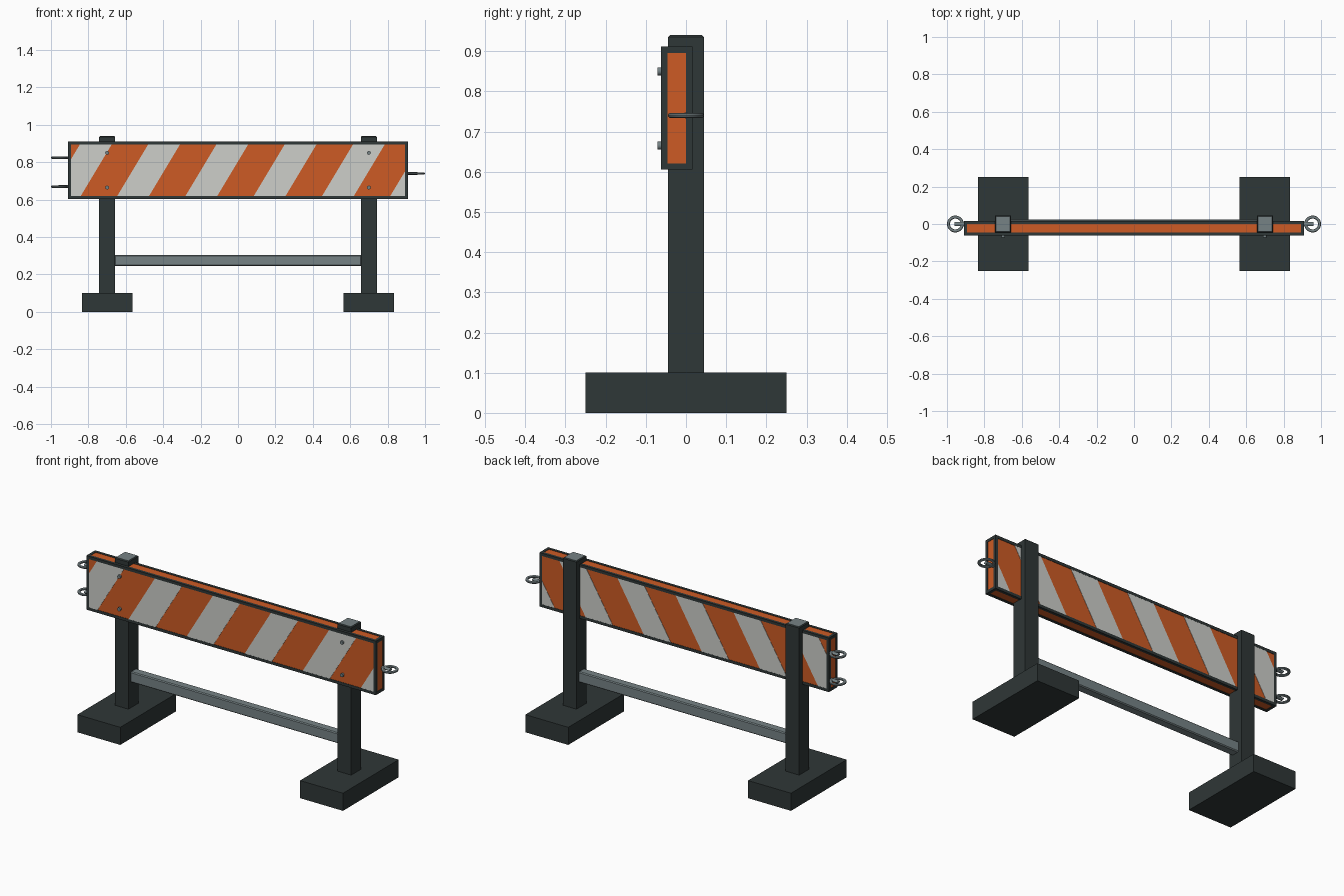
import bpy, bmesh
from mathutils import Vector

cube = bpy.data.objects.get("Cube")
if cube:
    bpy.data.objects.remove(cube, do_unlink=True)


def material(name, rgb):
    m = bpy.data.materials.new(name)
    m.use_nodes = True
    m.diffuse_color = (*rgb, 1)
    bsdf = next(n for n in m.node_tree.nodes if n.type == 'BSDF_PRINCIPLED')
    bsdf.inputs["Base Color"].default_value = (*rgb, 1)
    return m


DARK = material("dark grey", (0.028, 0.038, 0.038))
ORANGE = material("orange", (0.61, 0.105, 0.018))
WHITE = material("white", (0.61, 0.62, 0.59))
STEEL = material("steel grey", (0.18, 0.225, 0.235))


def finish(name, bm, *mats):
    bmesh.ops.recalc_face_normals(bm, faces=bm.faces)
    mesh = bpy.data.meshes.new(name)
    bm.to_mesh(mesh)
    bm.free()
    for m in mats:
        mesh.materials.append(m)
    ob = bpy.data.objects.new(name, mesh)
    bpy.context.scene.collection.objects.link(ob)
    return ob


def add_box(bm, lo, hi):
    """Adds an axis-aligned box between two corners."""
    lo, hi = Vector(lo), Vector(hi)
    verts = bmesh.ops.create_cube(bm, size=1)["verts"]
    for v in verts:
        v.co = (lo + hi) / 2 + v.co * (hi - lo)


def box(name, lo, hi, mat):
    bm = bmesh.new()
    add_box(bm, lo, hi)
    return finish(name, bm, mat)


def smooth(ob):
    bpy.ops.object.select_all(action='DESELECT')
    ob.select_set(True)
    bpy.context.view_layer.objects.active = ob
    bpy.ops.object.shade_smooth_by_angle()


# Feet, posts with steel tops, and bolts
for side, x in (("left", 0.70), ("right", -0.70)):
    box(side + "_foot", (x - 0.135, -0.25, 0), (x + 0.135, 0.25, 0.10), DARK)

    bm = bmesh.new()
    add_box(bm, (x - 0.043, -0.045, 0.10), (x + 0.043, 0.045, 0.94))
    rim = [e for e in bm.edges if all(v.co.z > 0.9 for v in e.verts)]
    bmesh.ops.bevel(bm, geom=rim, offset=0.005, segments=1, affect='EDGES')
    bm.normal_update()
    for f in bm.faces:
        f.material_index = int(f.normal.z > 0.9)
    finish(side + "_post", bm, DARK, STEEL)

    for level, z in (("upper", 0.85), ("lower", 0.665)):
        bpy.ops.mesh.primitive_cylinder_add(
            vertices=16, radius=0.01, depth=0.012,
            location=(x, -0.065, z), rotation=(1.5708, 0, 0))
        bolt = bpy.context.object
        bolt.name = f"{side}_{level}_bolt"
        bolt.data.materials.append(STEEL)
        smooth(bolt)

# Crossbar between the posts
bar = box("crossbar", (-0.66, -0.025, 0.245), (0.66, 0.025, 0.305), STEEL)
bevel = bar.modifiers.new("chamfer", 'BEVEL')
bevel.width, bevel.segments = 0.005, 1

# Board core
LO, HI = Vector((-0.91, -0.062, 0.605)), Vector((0.91, 0.016, 0.912))
INSET = Vector((0.002, 0.002, 0.002))
box("board", LO + INSET, HI - INSET, ORANGE)

# Frame bars along the twelve board edges
T = 0.016
bm = bmesh.new()
for axis in range(3):
    u, w = [a for a in range(3) if a != axis]
    for at_u in (False, True):
        for at_w in (False, True):
            a, b = LO.copy(), HI.copy()
            for k, high in ((u, at_u), (w, at_w)):
                if high:
                    a[k] = HI[k] - T
                else:
                    b[k] = LO[k] + T
            # Shorten the bars so corners are not doubled
            if axis == 2:
                a.z, b.z = LO.z + T, HI.z - T
            if axis == 1:
                a.y, b.y = LO.y + T, HI.y - T
                a.z, b.z = a.z, b.z
            if axis == 1:
                continue_x = (LO.x, HI.x - T)[at_u]
                a.x, b.x = continue_x, continue_x + T
            if axis == 0:
                a.x, b.x = LO.x, HI.x
            add_box(bm, a, b)
finish("board_frame", bm, DARK)

# Slanted reflective stripes, trimmed to the frame opening
Z0, Z1, X_LIMIT = LO.z + T, HI.z - T, HI.x - T
for face, y0, y1 in (("front", -0.0615, -0.058), ("back", 0.012, 0.0155)):
    bm = bmesh.new()
    for i in range(6):
        x = -1.01 + 0.365 * i
        outline = ((x, Z0), (x + 0.17, Z0), (x + 0.335, Z1), (x + 0.165, Z1))
        base = bm.faces.new([bm.verts.new((px, y0, pz)) for px, pz in outline])
        ext = bmesh.ops.extrude_face_region(bm, geom=[base])["geom"]
        for v in ext:
            if isinstance(v, bmesh.types.BMVert):
                v.co.y = y1
        # Restore the cap removed by the extrusion if needed
        if not base.is_valid:
            bmesh.ops.holes_fill(bm, edges=bm.edges)
    for s in (-1, 1):
        cut = bmesh.ops.bisect_plane(
            bm, geom=bm.verts[:] + bm.edges[:] + bm.faces[:],
            plane_co=(s * X_LIMIT, 0, 0), plane_no=(s, 0, 0), clear_outer=True)
        rim = [g for g in cut["geom_cut"] if isinstance(g, bmesh.types.BMEdge)]
        bmesh.ops.holes_fill(bm, edges=rim)
    finish(face + "_stripes", bm, WHITE)

# Flat linking rings on short shanks at the board ends
for name, s, z in (("left", 1, 0.74), ("right_upper", -1, 0.825),
                   ("right_lower", -1, 0.67)):
    bpy.ops.mesh.primitive_torus_add(
        major_radius=0.037, minor_radius=0.008, major_segments=32,
        minor_segments=10, location=(s * 0.955, 0, z))
    ring = bpy.context.object
    ring.name = name + "_ring"
    ring.scale.z = 0.85
    ring.data.materials.append(STEEL)
    smooth(ring)
    bpy.ops.mesh.primitive_cylinder_add(
        vertices=16, radius=0.012, depth=0.06,
        location=(s * 0.93, 0, z), rotation=(0, 1.5708, 0))
    shank = bpy.context.object
    shank.name = name + "_shank"
    shank.scale.x = 0.6
    shank.data.materials.append(STEEL)
    smooth(shank)
